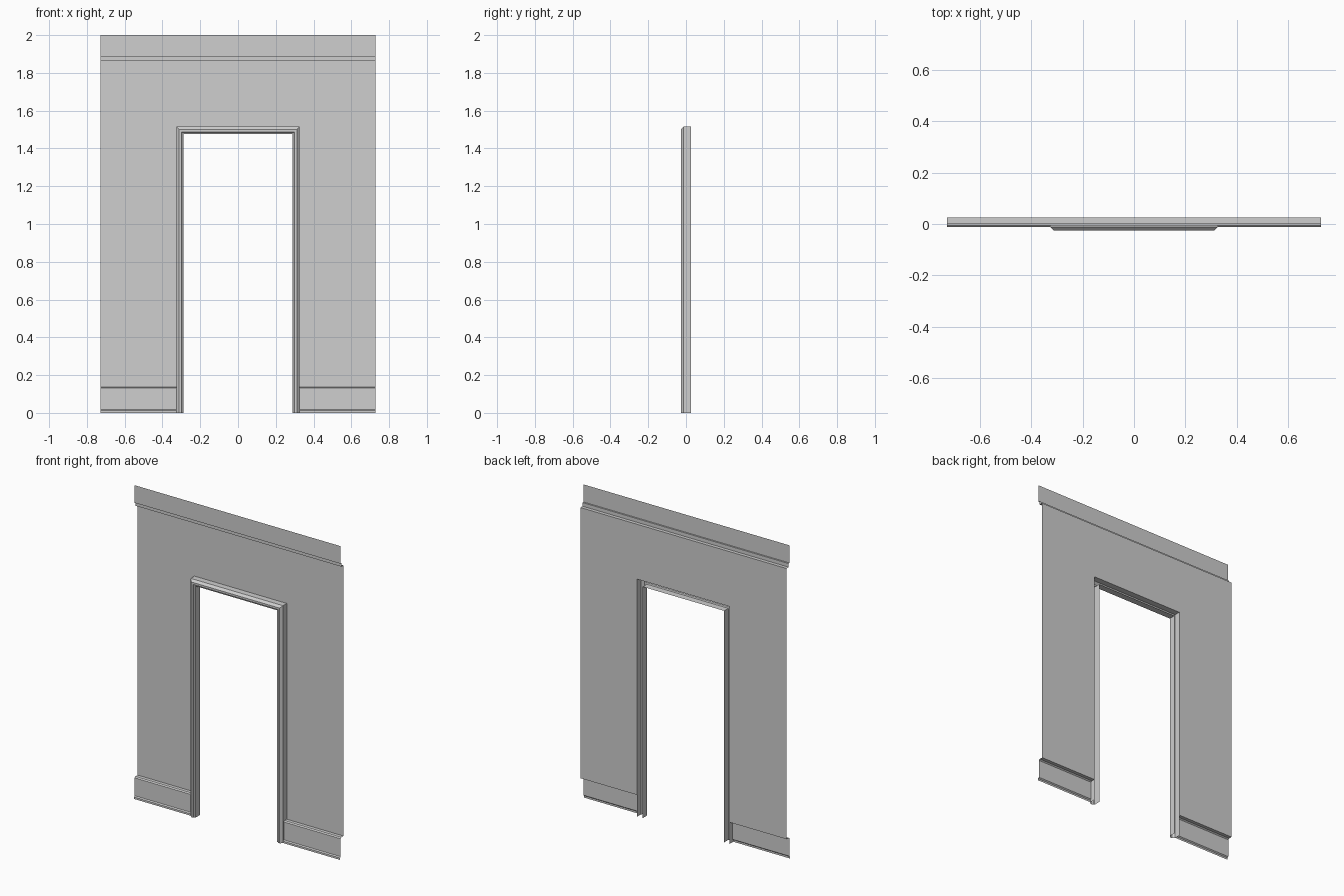
import bpy

# Remove the default cube
cube = bpy.data.objects.get("Cube")
if cube:
    bpy.data.objects.remove(cube, do_unlink=True)

# Main sizes
HALF_W = 0.727      # half width of the wall
OPEN_W = 0.326      # half width of the hole in the wall
OPEN_H = 1.515      # height of the hole
WALL_Y = 0.026      # wall sheet depth
SKIRT_Z = 0.138
CORNICE_Z = 1.865

grey = bpy.data.materials.new("plain grey")
grey.use_nodes = True
COLOUR = (0.62, 0.62, 0.62, 1)
grey.diffuse_color = COLOUR
grey.node_tree.nodes["Principled BSDF"].inputs["Base Color"].default_value = COLOUR


def make(name, verts, faces):
    mesh = bpy.data.meshes.new(name)
    mesh.from_pydata(verts, [], faces)
    mesh.materials.append(grey)
    obj = bpy.data.objects.new(name, mesh)
    bpy.context.collection.objects.link(obj)
    return obj


def sweep(name, rows):
    """Skin a sheet between rows of matching points."""
    n = len(rows[0])
    verts = [p for row in rows for p in row]
    faces = [(i * n + j, i * n + j + 1, (i + 1) * n + j + 1, (i + 1) * n + j)
             for i in range(len(rows) - 1) for j in range(n - 1)]
    return make(name, verts, faces)


def moulding(name, profile, x0, x1):
    """Run a (y, z) profile along x."""
    return sweep(name, [[(x0, y, z), (x1, y, z)] for y, z in profile])


# Wall sheet: left pier, right pier and the panel over the doorway
for side, name in ((-1, "wall_right_pier"), (1, "wall_left_pier")):
    a, b = sorted((side * OPEN_W, side * HALF_W))
    moulding(name, [(WALL_Y, SKIRT_Z), (WALL_Y, OPEN_H)], a, b)
moulding("wall_over_door", [(WALL_Y, OPEN_H), (WALL_Y, CORNICE_Z)], -HALF_W, HALF_W)

# Cornice step and upright frieze
cornice = [(WALL_Y, CORNICE_Z), (0.004, CORNICE_Z), (0.004, 1.888),
           (-0.006, 1.888), (-0.006, 2.0)]
moulding("cornice", cornice, -HALF_W, HALF_W)

# Skirting boards with a bead at the foot and a ledge on top
skirting = [(-0.011, 0), (-0.011, 0.012), (-0.004, 0.018),
            (-0.004, 0.132), (0.004, SKIRT_Z), (WALL_Y, SKIRT_Z)]
for side, name in ((-1, "right_skirting"), (1, "left_skirting")):
    a, b = sorted((side * OPEN_W, side * HALF_W))
    moulding(name, skirting, a, b)

# Door frame: (distance from centre, y) profile, mitred around the opening
frame = [(OPEN_W, WALL_Y), (OPEN_W, -0.012), (0.312, -0.026), (0.299, -0.026),
         (0.296, -0.019), (0.288, -0.016), (0.288, WALL_Y)]
rise = OPEN_H - OPEN_W
path = [(-1, 0), (-1, 1), (1, 1), (1, 0)]
sweep("door_frame", [[(sx * u, y, top * (rise + u)) for u, y in frame]
                     for sx, top in path])
door_frame = bpy.data.objects["door_frame"]
door_frame.data.flip_normals()
